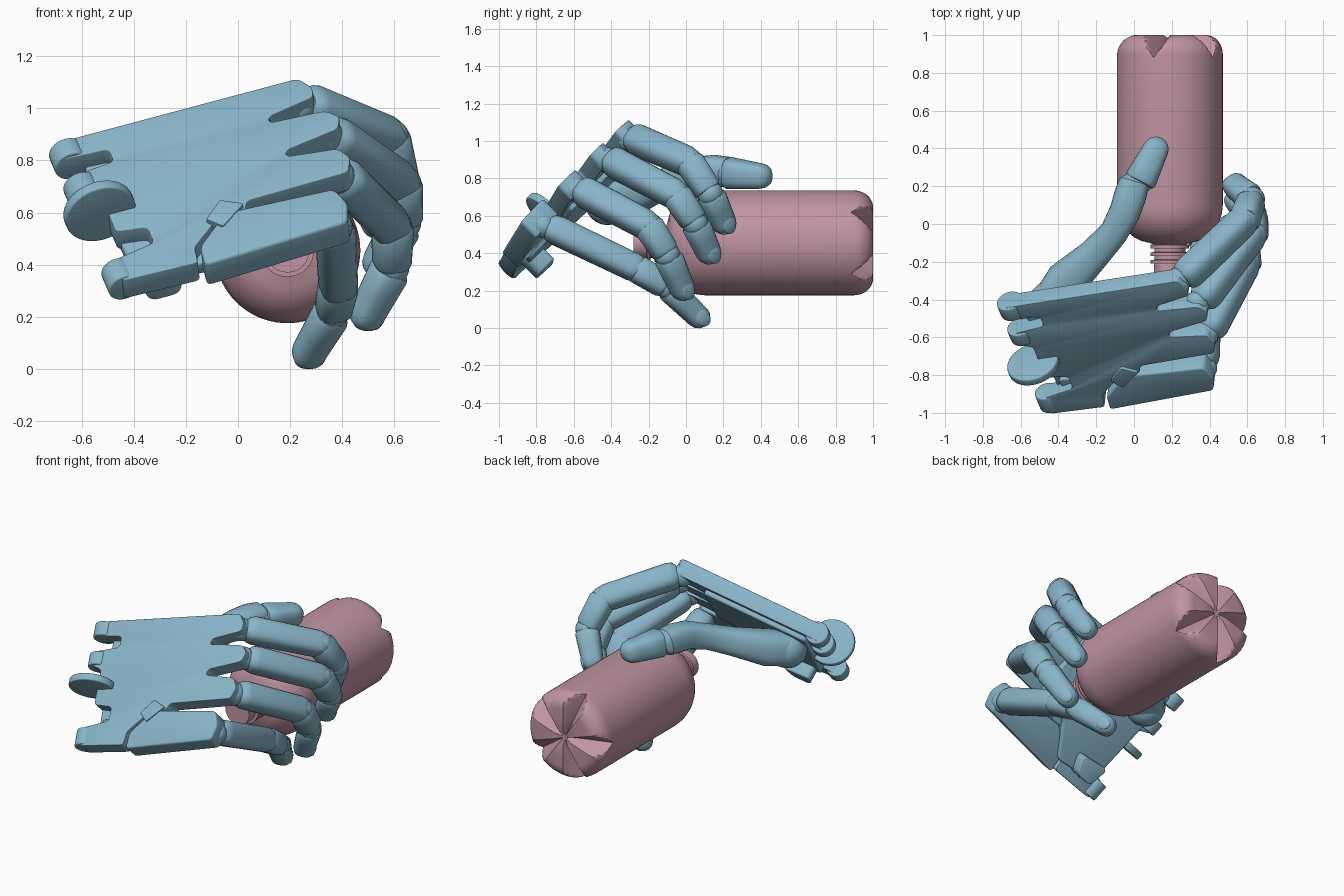
import bpy, bmesh, math
from mathutils import Vector, Matrix

if "Cube" in bpy.data.objects:
    bpy.data.objects.remove(bpy.data.objects["Cube"])

# palm frame: U towards the fingers, V across to the little finger, N out of the back of the hand
O = Vector((-.70, -.495, .82))
U = Vector((.956, .146, .254)).normalized()
V = Vector((.281, -.695, -.661)).normalized()
N = U.cross(V).normalized()
if N.z < 0:
    N = -N


def P(u, v, w=0):
    return O + U * u + V * v + N * w


def material(name, color):
    m = bpy.data.materials.new(name)
    m.diffuse_color = (*color, 1)
    m.use_nodes = True
    m.node_tree.nodes["Principled BSDF"].inputs["Base Color"].default_value = m.diffuse_color
    return m


BLUE = material("blue_plastic", (.25, .46, .58))
PINK = material("pink_plastic", (.53, .30, .36))


def finish(name, bm, mat, bevel=0, angle=35):
    bmesh.ops.recalc_face_normals(bm, faces=bm.faces)
    me = bpy.data.meshes.new(name)
    bm.to_mesh(me)
    bm.free()
    ob = bpy.data.objects.new(name, me)
    bpy.context.collection.objects.link(ob)
    me.materials.append(mat)
    bpy.ops.object.select_all(action='DESELECT')
    ob.select_set(True)
    bpy.context.view_layer.objects.active = ob
    if bevel:
        b = ob.modifiers.new("edge_round", 'BEVEL')
        b.width, b.segments = bevel, 3
        bpy.ops.object.modifier_apply(modifier=b.name)
    bpy.ops.object.shade_smooth_by_angle(angle=math.radians(angle))
    return ob


def skin(bm, rings):
    n = len(rings[0])
    for a, b in zip(rings, rings[1:]):
        for k in range(n):
            bm.faces.new((a[k], a[(k + 1) % n], b[(k + 1) % n], b[k]))
    bm.faces.new(rings[0])
    bm.faces.new(rings[-1])


def loft(name, stations, side, sides=24):
    """Skin of superelliptic rings; stations are (centre, half width, half height)."""
    bm, rings = bmesh.new(), []
    for i, (c, w, h) in enumerate(stations):
        d = (stations[min(i + 1, len(stations) - 1)][0] - stations[max(i - 1, 0)][0]).normalized()
        s = (side - d * side.dot(d)).normalized()
        t = d.cross(s)
        ring = []
        for k in range(sides):
            a = 2 * math.pi * k / sides
            ca, sa = math.cos(a), math.sin(a)
            q = (ca ** 4 + sa ** 4) ** -.15
            ring.append(bm.verts.new(c + s * (w * ca * q) + t * (h * sa * q)))
        rings.append(ring)
    skin(bm, rings)
    return finish(name, bm, BLUE)


def bone(name, a, b, ra, rb, side, tip=False):
    d = b - a
    shape = [(0, .65), (.04, .9), (.11, 1), (.5, 1), (.89, 1), (.97, .9), (1, .7)]
    st = [(a + d * t, (ra + (rb - ra) * t) * k, (ra + (rb - ra) * t) * k) for t, k in shape]
    if tip:
        e = d.normalized()
        st = st[:5]
        for g in (0, 25, 45, 65, 80, 88):
            s, c = math.sin(math.radians(g)), math.cos(math.radians(g))
            st.append((b + e * rb * s, rb * c, rb * c))
    return loft(name, st, side)


def ball(name, c, r, scale=(1, 1, 1), rot=None):
    bm = bmesh.new()
    m = Matrix.Translation(c) @ (rot or Matrix()) @ Matrix.Diagonal((*scale, 1))
    bmesh.ops.create_uvsphere(bm, u_segments=20, v_segments=12, radius=r, matrix=m)
    return finish(name, bm, BLUE)


def disc(name, c, axis, r, width):
    bm = bmesh.new()
    m = Matrix.Translation(c) @ axis.to_track_quat('Z', 'Y').to_matrix().to_4x4()
    bmesh.ops.create_cone(bm, cap_ends=True, segments=36, radius1=r, radius2=r, depth=width, matrix=m)
    return finish(name, bm, BLUE, .008)


def plate(name, outline, top, thick, corner):
    """Extruded palm outline; top(u, v) gives the height of the back surface."""
    bm = bmesh.new()
    lo = [bm.verts.new(P(u, v, top(u, v) - thick)) for u, v in outline]
    hi = [bm.verts.new(P(u, v, top(u, v))) for u, v in outline]
    n = len(outline)
    bm.faces.new(lo)
    bm.faces.new(hi)
    for i in range(n):
        bm.faces.new((lo[i], lo[(i + 1) % n], hi[(i + 1) % n], hi[i]))
    up = [e for e in bm.edges if abs((e.verts[0].co - e.verts[1].co).normalized().dot(N)) > .95]
    bmesh.ops.bevel(bm, geom=up, offset=corner, segments=4, affect='EDGES', profile=.5, clamp_overlap=True)
    return finish(name, bm, BLUE, .012)


# back of the hand with knuckle slits and wrist notches
plate("palm_back", [
    (.02, -.065), (.99, -.066), (1.03, .0), (1.02, .05), (.83, .09), (.82, .125), (1.04, .14), (1.085, .19),
    (1.06, .25), (.84, .29), (.83, .325), (1.03, .355), (1.06, .42), (1.03, .49), (.62, .50), (.60, .55),
    (.50, .54), (.36, .67), (.35, .755), (.05, .745), (.03, .63), (.22, .59), (.22, .50), (.10, .48),
    (.10, .25), (.03, .22), (.03, .13), (.20, .11), (.20, .04), (.02, .03)],
    lambda u, v: 0, .10, .028)

# little finger metacarpal, folded towards the palm
plate("little_metacarpal", [(.52, .545), (.95, .57), (.98, .66), (.95, .755), (.37, .78), (.38, .68)],
      lambda u, v: .015 - .05 * max(0, v - .55), .12, .02)
plate("palm_brace", [(.44, .56), (.52, .48), (.60, .53), (.49, .62)], lambda u, v: .02, .06, .008)

# palm side padding
plate("palm_inner", [(.10, -.03), (.80, -.03), (.80, .46), (.55, .50), (.40, .70), (.12, .66)],
      lambda u, v: -.07, .06, .03)
plate("palm_heel", [(.14, .55), (.33, .58), (.28, .69), (.16, .69)], lambda u, v: -.05, .16, .03)

# wrist lugs and tendon pulley
for i, (v, r, w) in enumerate([(-.018, .07, .09), (.175, .07, .085), (.68, .062, .11)]):
    disc(f"wrist_lug_{i}", P(.055, v, -.055), V, r, w)
disc("wrist_pulley", P(.07, .36, .01), V, .14, .045)

# four fingers: knuckle, two joints, fingertip
FINGERS = {
    "index": [P(.97, .0, -.055), (.585, .02, .885), (.625, .13, .72), (.535, .20, .565)],
    "middle": [P(1.02, .19, -.055), (.63, -.05, .71), (.635, .05, .56), (.545, .12, .405)],
    "ring": [P(1.0, .42, -.055), (.595, -.20, .545), (.59, -.10, .39), (.495, -.02, .21)],
    "little": [P(.92, .67, -.065), (.385, -.26, .315), (.365, -.10, .22), (.27, .065, .06)],
}
for name, pts in FINGERS.items():
    k, p, d, t = [Vector(q) for q in pts]
    R = .077 if name == "little" else .081
    dist = (t - d).normalized()
    ball(name + "_knuckle", k - N * .025, R * .85)
    ball(name + "_middle_joint", p, R * .92)
    ball(name + "_end_joint", d, R * .85)
    bone(name + "_proximal", k.lerp(p, .07), p.lerp(k, -.06), R * 1.0, R * .95, V)
    bone(name + "_middle", p.lerp(d, -.08), d.lerp(p, .04), R * .97, R * .9, V)
    bone(name + "_distal", d.lerp(t, .02), t, R * .92, R * .8, V, tip=True)
    # nail on the outer side of the fingertip
    s = (V - dist * V.dot(dist)).normalized()
    out = dist.cross(s)
    if out.dot(d - (p + t) / 2 + Vector((.1, .1, 0))) < 0:
        out = -out
    rot = Matrix((s, dist, out)).transposed().to_4x4()
    ball(name + "_nail", t + out * R * .66, .05, (.85, 1.1, .35), rot)

# thumb
side = Vector((.75, -.45, -.1))
th = [Vector(q) for q in [(-.44, -.42, .67), (-.36, -.30, .70), (-.22, -.17, .75), (-.11, -.05, .80),
                          (-.05, .06, .835), (-.02, .15, .84), (.0, .22, .835), (.01, .25, .83)]]
rad = [.105, .108, .085, .075, .082, .085, .08, .05]
loft("thumb_metacarpal", [(c, r, r) for c, r in zip(th, rad)], side)
ball("thumb_base_joint", th[0], .12)
ball("thumb_end_joint", Vector((.03, .225, .83)), .068)
bone("thumb_distal", Vector((.025, .215, .83)), Vector((.115, .395, .812)), .087, .068, side, tip=True)

# bottle: lathed profile (y, r) around y, five grooves pressed into the base
CX, CZ = .19, .455
prof = [(-.28, .085), (-.215, .085)]
for y in (-.21, -.17, -.13):
    prof += [(y, .082), (y + .001, .102), (y + .02, .102), (y + .021, .082)]
prof += [(.10 - .2 * math.cos(math.radians(a)), .09 + .19 * math.sin(math.radians(a))) for a in range(6, 91, 12)]
prof += [(.88, .28)]
prof += [(.90 + .1 * math.sin(math.radians(a)), .19 + .09 * math.cos(math.radians(a))) for a in range(0, 91, 9)]
prof += [(1.0, .12), (1.0, .06), (.985, .02)]
bm, rings = bmesh.new(), []
for y, r in prof:
    ring = []
    for k in range(80):
        deg = 4.5 * k
        off = abs(deg % 72 - 36)
        cut = 1 - (.03 + .32 * r) * max(0, 1 - off / 18)
        a = math.radians(deg)
        yy = min(y, cut) if y > .85 else y
        ring.append(bm.verts.new((CX + r * math.cos(a), yy, CZ + r * math.sin(a))))
    rings.append(ring)
skin(bm, rings)
finish("bottle", bm, PINK, angle=28)
